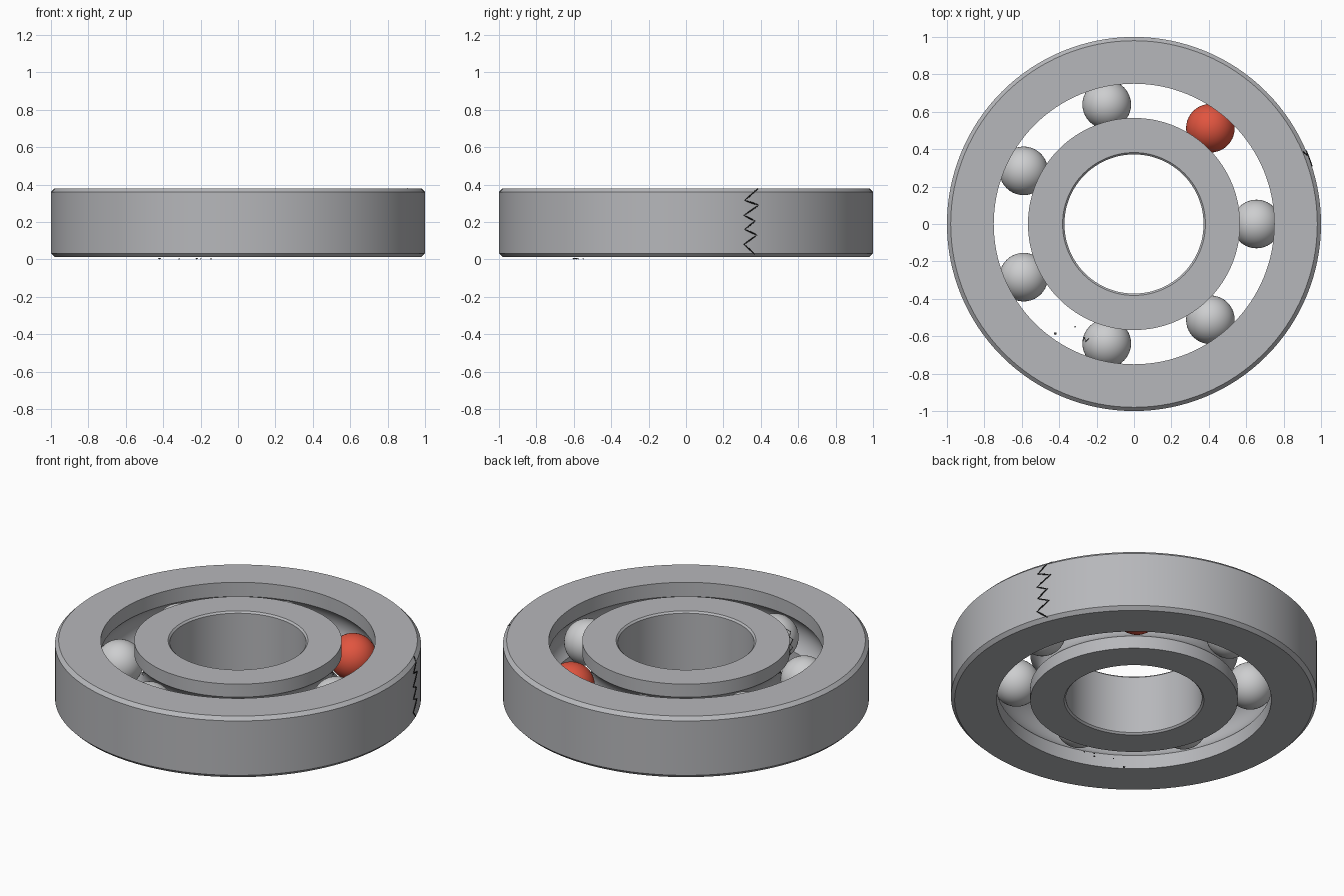
import bpy, bmesh, math, random
from mathutils import Vector

if "Cube" in bpy.data.objects:
    bpy.data.objects.remove(bpy.data.objects["Cube"])

random.seed(4)
MID = 0.195          # height of the ball centres
BOTTOM, TOP = 0.012, 0.38
PITCH = 0.655        # radius of the circle of balls
GROOVE = 0.138       # raceway groove radius


def material(name, color):
    m = bpy.data.materials.new(name)
    m.diffuse_color = (*color, 1)
    m.use_nodes = True
    m.node_tree.nodes["Principled BSDF"].inputs["Base Color"].default_value = m.diffuse_color
    return m


ring_steel = material("ring steel", (0.47, 0.475, 0.495))
ball_steel = material("ball steel", (0.61, 0.615, 0.625))
red = material("red ball paint", (0.75, 0.09, 0.05))
black = material("crack black", (0.008, 0.008, 0.008))
debris_grey = material("debris grey", (0.10, 0.10, 0.11))


def finish(name, bm, mat, angle=30):
    bmesh.ops.recalc_face_normals(bm, faces=bm.faces)
    me = bpy.data.meshes.new(name)
    bm.to_mesh(me)
    bm.free()
    me.materials.append(mat)
    ob = bpy.data.objects.new(name, me)
    bpy.context.collection.objects.link(ob)
    bpy.ops.object.select_all(action='DESELECT')
    ob.select_set(True)
    bpy.context.view_layer.objects.active = ob
    bpy.ops.object.shade_smooth_by_angle(angle=math.radians(angle))
    return ob


def lathe(name, profile, mat, steps=128):
    """Closed (radius, height) profile swept around z."""
    bm = bmesh.new()
    rings = []
    for i in range(steps):
        a = 2 * math.pi * i / steps
        rings.append([bm.verts.new((r * math.cos(a), r * math.sin(a), z)) for r, z in profile])
    n = len(profile)
    for i in range(steps):
        p, q = rings[i], rings[(i + 1) % steps]
        for j in range(n):
            k = (j + 1) % n
            bm.faces.new((p[j], q[j], q[k], p[k]))
    return finish(name, bm, mat)


def groove(edge_radius, side, steps=14):
    """Arc of the raceway from bottom to top; side is +1 outward, -1 inward."""
    half = math.acos((edge_radius - PITCH) * side / GROOVE)
    arc = []
    for i in range(steps + 1):
        t = -half + 2 * half * i / steps
        arc.append((PITCH + side * GROOVE * math.cos(t), MID + GROOVE * math.sin(t)))
    return arc


# outer and inner race
c = 0.02
lathe("outer_race", [(0.75, BOTTOM)] + groove(0.75, 1) + [
    (0.75, TOP), (1 - c, TOP), (1, TOP - c), (1, BOTTOM + c), (1 - c, BOTTOM)], ring_steel)
b = 0.01
lathe("inner_race", [(0.567, BOTTOM)] + groove(0.567, -1) + [
    (0.567, TOP), (0.372 + b, TOP), (0.372, TOP - b), (0.372, BOTTOM + b), (0.372 + b, BOTTOM)],
    ring_steel)

# seven balls, one of them red
for i in range(7):
    a = 2 * math.pi * i / 7
    bm = bmesh.new()
    bmesh.ops.create_uvsphere(bm, u_segments=40, v_segments=24, radius=0.13)
    ob = finish("red_ball" if i == 1 else f"ball_{i}", bm, red if i == 1 else ball_steel)
    ob.location = (PITCH * math.cos(a), PITCH * math.sin(a), MID)


def crack(name, points, radius):
    """Thin jagged strand through the points, as a mesh."""
    cu = bpy.data.curves.new(name, 'CURVE')
    cu.dimensions = '3D'
    cu.bevel_depth = radius
    cu.bevel_resolution = 0
    cu.use_fill_caps = True
    sp = cu.splines.new('POLY')
    sp.points.add(len(points) - 1)
    for p, co in zip(sp.points, points):
        p.co = (*co, 1)
    cu.materials.append(black)
    ob = bpy.data.objects.new(name, cu)
    bpy.context.collection.objects.link(ob)


# zigzag crack down the outer wall
zigzag = [(0.385, 0.378), (0.315, 0.315), (0.39, 0.29), (0.31, 0.235), (0.37, 0.205),
          (0.315, 0.16), (0.38, 0.13), (0.31, 0.08), (0.35, 0.045), (0.375, 0.02)]
pts = []
for (y0, z0), (y1, z1) in zip(zigzag, zigzag[1:]):
    for k in range(3):
        y, z = y0 + (y1 - y0) * k / 3, z0 + (z1 - z0) * k / 3
        inset = max(0, z - (TOP - c), BOTTOM + c - z)
        pts.append((math.sqrt((1 - inset) ** 2 - y * y), y, z))
crack("outer_crack", pts, 0.004)

# fine crack on one ball
centre = Vector((PITCH * math.cos(10 * math.pi / 7), PITCH * math.sin(10 * math.pi / 7), MID))
pts = []
for i in range(9):
    lat = math.radians(-40 + 10 * i)
    lon = math.radians(170 + (5 if i % 2 else -5))
    pts.append(centre + 0.13 * Vector((math.cos(lat) * math.cos(lon),
                                       math.cos(lat) * math.sin(lon), math.sin(lat))))
crack("ball_crack", pts, 0.002)

# loose metal flakes lying below the raceway
for i, (x, y, s) in enumerate([(-0.42, -0.585, 0.009), (-0.315, -0.55, 0.005),
                               (-0.22, -0.6, 0.007), (-0.20, -0.575, 0.005),
                               (-0.145, -0.595, 0.006)]):
    bm = bmesh.new()
    bmesh.ops.create_icosphere(bm, subdivisions=1, radius=s)
    for v in bm.verts:
        v.co *= random.uniform(0.7, 1.1)
        v.co.z *= 0.6
    low = min(v.co.z for v in bm.verts)
    ob = finish(f"flake_{i}", bm, debris_grey, 5)
    ob.location = (x, y, -low)
